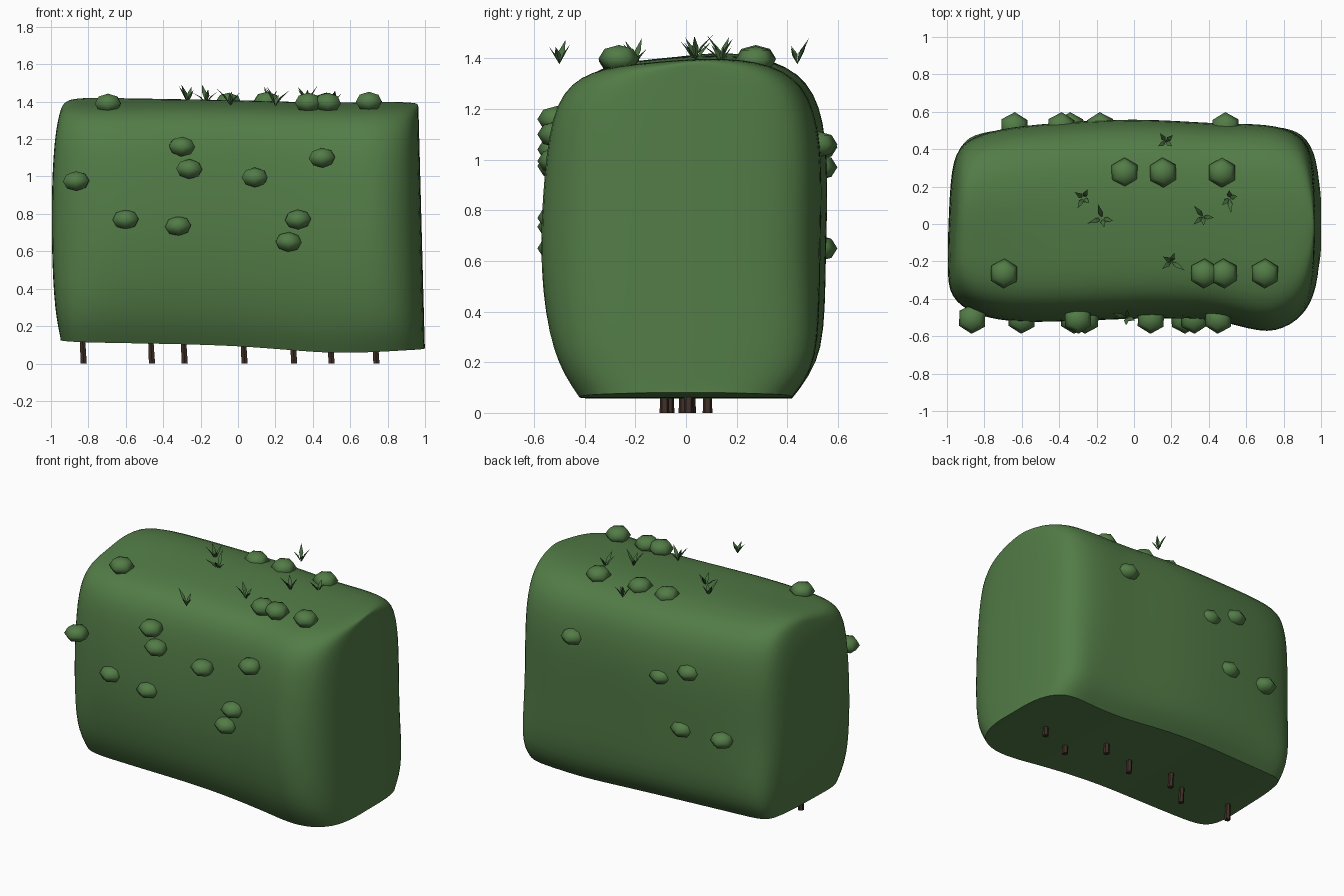
import bpy, bmesh, math, random
from mathutils import Vector, Matrix

if "Cube" in bpy.data.objects:
    bpy.data.objects.remove(bpy.data.objects["Cube"])

random.seed(4)


def material(name, rgb):
    m = bpy.data.materials.new(name)
    m.diffuse_color = (*rgb, 1)
    m.use_nodes = True
    m.node_tree.nodes["Principled BSDF"].inputs["Base Color"].default_value = m.diffuse_color
    return m


LEAF = material("leaf green", (0.085, 0.2, 0.062))
BLADE = material("dark leaf green", (0.06, 0.15, 0.047))
BARK = material("dark brown bark", (0.05, 0.028, 0.02))


def finish(name, bm, mat, angle=None):
    bmesh.ops.recalc_face_normals(bm, faces=bm.faces)
    me = bpy.data.meshes.new(name)
    bm.to_mesh(me)
    bm.free()
    me.materials.append(mat)
    ob = bpy.data.objects.new(name, me)
    bpy.context.collection.objects.link(ob)
    if angle:
        bpy.ops.object.select_all(action='DESELECT')
        ob.select_set(True)
        bpy.context.view_layer.objects.active = ob
        bpy.ops.object.shade_smooth_by_angle(angle=math.radians(angle))
    return ob


# Hedge body: cross-sections (y, height fraction) lofted along x
PROFILE = [(-.25, 0), (-.42, 0), (-.53, .12), (-.59, .38), (-.57, .66), (-.53, .88),
           (-.39, .965), (-.15, .985), (.12, 1), (.37, .985), (.525, .9), (.572, .7),
           (.555, .38), (.555, .1), (.44, 0), (.25, 0)]
# x, front scale, back scale, bottom z, top z
STATIONS = [(-1.0, .45, .35, .125, 1.38), (-.98, .67, .68, .12, 1.41), (-.87, .82, .83, .115, 1.43),
            (-.68, .91, .92, .11, 1.43), (-.35, .90, .97, .105, 1.42), (0, .87, 1.0, .095, 1.415),
            (.3, .87, .97, .07, 1.405), (.5, .90, .95, .055, 1.40), (.72, 1.03, .95, .06, 1.405),
            (.88, .89, .87, .07, 1.405), (.975, .68, .68, .075, 1.40), (1.0, .35, .33, .08, 1.395)]

bm = bmesh.new()
crease = bm.edges.layers.float.new("crease_edge")
rings = []
for x, front, back, low, high in STATIONS:
    ring = []
    for i, (y, t) in enumerate(PROFILE):
        py = y * (front if y < 0 else back)
        dx = 0
        if abs(x) > .8 and t < .2:        # fuller lower corners at the ends
            py *= 1.1
        if x > .9:                        # right end leans in towards the top
            dx = -.035 * t
        elif x < -.9:                     # left end bulges and turns slightly
            dx = .05 * (2 * t - 1) ** 4 + .03 * (py + .2)
        drop = .02 if x < -.4 and i in (5, 6, 7) else 0
        ring.append(bm.verts.new((x + dx, py, low + (high - low) * t - drop)))
    rings.append(ring)
n = len(PROFILE)
for a, b in zip(rings, rings[1:]):
    for i in range(n):
        bm.faces.new((a[i], a[(i + 1) % n], b[(i + 1) % n], b[i]))
for ring in (rings[0], rings[-1]):
    for i in range(n // 2 - 1):           # end caps, bridged front to back
        bm.faces.new((ring[i], ring[i + 1], ring[n - 2 - i], ring[n - 1 - i]))
# Sharp rim round the flat underside
rim = {r[i] for r in rings for i in (1, 14)} | {r[i] for r in (rings[0], rings[-1]) for i in (0, 15)}
for e in bm.edges:
    if e.verts[0] in rim and e.verts[1] in rim and not (
            abs(e.verts[0].co.y - e.verts[1].co.y) > .2):
        e[crease] = 1
for r in (rings[0], rings[-1]):           # sharp rim across both ends
    e = bm.edges.get((r[0], r[15]))
    e[crease] = 1
body = finish("hedge_body", bm, LEAF)
sub = body.modifiers.new("round", 'SUBSURF')
sub.levels = sub.render_levels = 2
bpy.context.view_layer.objects.active = body
body.select_set(True)
bpy.ops.object.modifier_apply(modifier="round")
bpy.ops.object.shade_smooth_by_angle(angle=math.radians(45))

# Leaf clumps: squashed six-sided balls
FRONT = [(-.865, .975), (-.6, .77), (-.32, .735), (-.3, 1.16), (-.26, 1.04),
         (.09, .995), (.45, 1.1), (.32, .77), (.27, .65)]
BACK = [(-.64, .65), (-.34, .65), (-.18, .97), (-.39, 1.05), (.49, 1.06)]
TOP = [(-.695, -.265, 1.39), (.375, -.265, 1.395), (.48, -.265, 1.395), (.7, -.265, 1.4),
       (-.05, .275, 1.395), (.155, .275, 1.4), (.47, .275, 1.395)]
CLUMPS = ([("front", x, -.507, z) for x, z in FRONT] + [("back", x, .518, z) for x, z in BACK]
          + [("top", *p) for p in TOP])
for side, x, y, z in CLUMPS:
    bm = bmesh.new()
    for lat in (-45, 0, 45):              # three rings of six points
        c, s = math.cos(math.radians(lat)), math.sin(math.radians(lat))
        for k in range(6):
            a = math.pi / 2 + k * math.pi / 3
            bm.verts.new((.08 * c * math.cos(a), .08 * c * math.sin(a), .053 * s))
    bm.verts.new((0, 0, .053))
    bm.verts.new((0, 0, -.053))
    bmesh.ops.convex_hull(bm, input=bm.verts[:])
    turn = Matrix.Rotation(random.uniform(-.08, .08), 4, 'Y') @ Matrix.Rotation(random.uniform(-.06, .06), 4, 'Z')
    bm.transform(Matrix.Translation((x, y, z)) @ turn)
    finish(side + "_leaf_clump", bm, LEAF, 60)

# Grass tufts: folded pointed blades leaning outward
TUFTS = [(.17, .44, 1.385), (-.27, .14, 1.40), (-.17, .03, 1.40), (.37, .04, 1.395),
         (.51, .14, 1.39), (.2, -.2, 1.385), (-.04, -.5, 1.385)]
for tx, ty, tz in TUFTS:
    bm = bmesh.new()
    spin = random.uniform(0, 6.28)
    for k in range(4):
        a = spin + k * math.tau / 4 + random.uniform(-.5, .5)
        out, side = Vector((math.cos(a), math.sin(a), 0)), Vector((-math.sin(a), math.cos(a), 0))
        lean, tall = random.uniform(.04, .085), random.uniform(.05, .095)
        up = Vector((0, 0, tall))
        base = bm.verts.new(Vector((0, 0, -.008)))
        tip = bm.verts.new(out * lean + up)
        mid = out * lean * .4 + up * .5
        l, r, m = (bm.verts.new(mid + o) for o in (side * .013, -side * .013, out * .007))
        for f in ((base, l, m), (base, m, r), (l, tip, m), (m, tip, r), (base, r, l), (l, r, tip)):
            bm.faces.new(f)
    bm.transform(Matrix.Translation((tx, ty, tz)))
    finish("grass_tuft", bm, BLADE)

# Stems under the hedge
STEMS = [(-.825, -.065), (-.46, -.085), (-.285, .02), (.035, -.01), (.3, .085), (.5, -.085), (.74, .01)]
for x, y in STEMS:
    bm = bmesh.new()
    bmesh.ops.create_cone(bm, cap_ends=True, segments=6, radius1=.019, radius2=.016, depth=.15,
                          matrix=Matrix.Translation((x, y, .075)))
    for v in bm.verts:                    # slight lean
        v.co.x -= .05 * v.co.z
    finish("stem", bm, BARK, 30)
